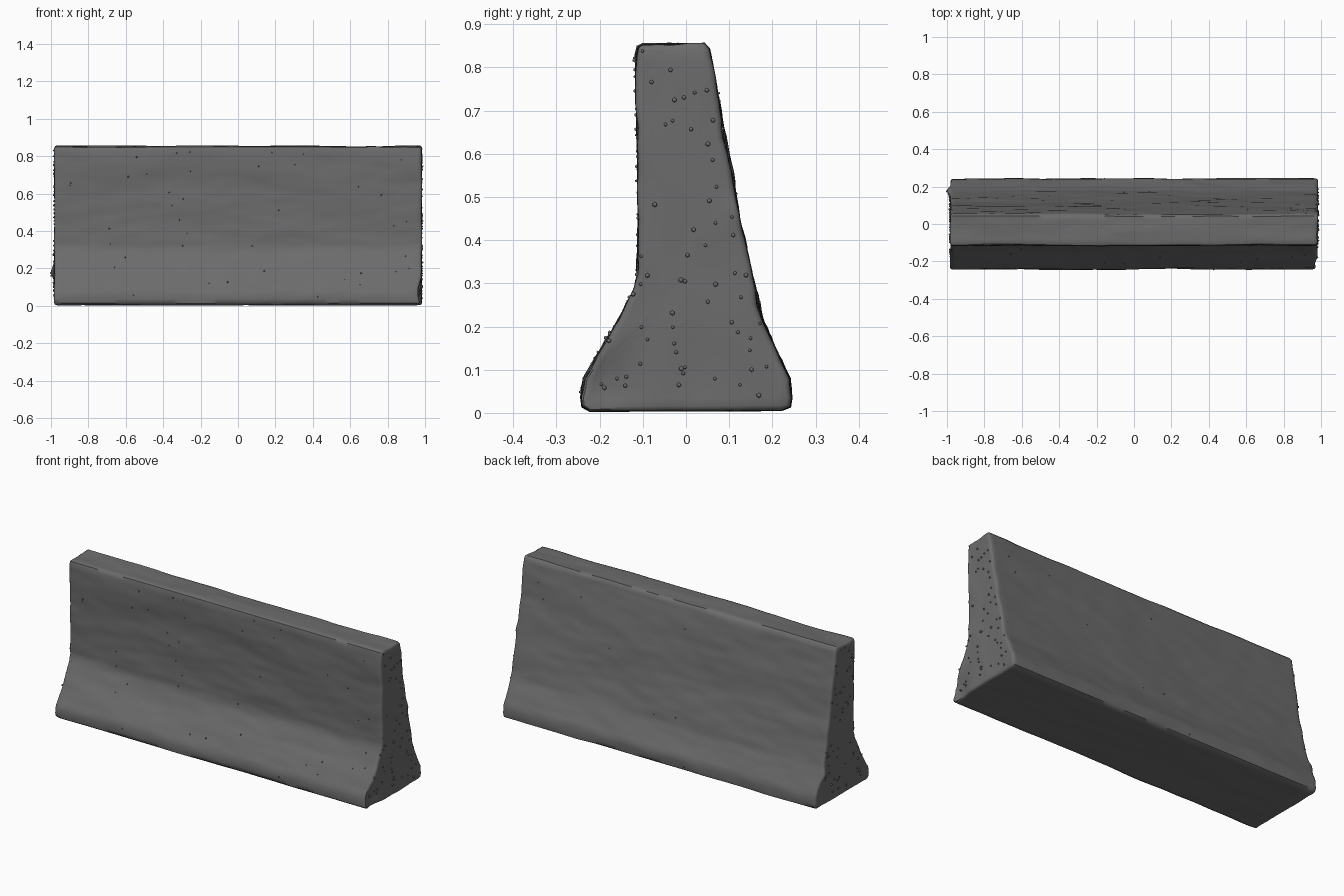
import bpy, bmesh, math, random
from mathutils import Vector, Matrix, noise
from mathutils.bvhtree import BVHTree

if "Cube" in bpy.data.objects:
    bpy.data.objects.remove(bpy.data.objects["Cube"])

random.seed(4)

concrete = bpy.data.materials.new("dark grey concrete")
concrete.diffuse_color = (0.15, 0.15, 0.15, 1)
concrete.use_nodes = True
concrete.node_tree.nodes["Principled BSDF"].inputs["Base Color"].default_value = concrete.diffuse_color

# Barrier cross-section (y, z), counter-clockwise seen from +x
PROFILE = [(-0.222, 0.003), (0.222, 0.005), (0.24, 0.015), (0.244, 0.035), (0.241, 0.08),
           (0.21, 0.14), (0.178, 0.21), (0.15, 0.33), (0.122, 0.46), (0.098, 0.6),
           (0.077, 0.72), (0.06, 0.81), (0.053, 0.843), (0.042, 0.855), (-0.1, 0.853),
           (-0.111, 0.848), (-0.116, 0.83), (-0.116, 0.76), (-0.112, 0.62), (-0.11, 0.45),
           (-0.111, 0.32), (-0.118, 0.29), (-0.155, 0.215), (-0.195, 0.15), (-0.236, 0.08),
           (-0.243, 0.035), (-0.239, 0.015)]


def resample(points, step):
    out = []
    for i, a in enumerate(points):
        a, b = Vector(a), Vector(points[(i + 1) % len(points)])
        n = max(1, round((b - a).length / step))
        out += [a.lerp(b, k / n) for k in range(n)]
    return out


loop = resample(PROFILE, 0.02)
N = len(loop)
normals = []
for i in range(N):
    t = (loop[(i + 1) % N] - loop[i - 1]).normalized()
    normals.append(Vector((t.y, -t.x)))
CENTRE = Vector((0.0, 0.32))


def bump(y, z, y0, z0, r):
    return math.exp(-((y - y0) ** 2 + (z - z0) ** 2) / (r * r))


def end_shift(side, y, z):
    """Outward unevenness of the end faces."""
    d = 0.005 * noise.noise(Vector((side * 7, y * 9, z * 7)))
    if side > 0:
        d += 0.014 * bump(y, z, 0.14, 0.47, 0.035) - 0.022 * bump(y, z, -0.19, 0.06, 0.07)
    else:
        d += 0.017 * bump(y, z, 0.18, 0.18, 0.035)
    return d


# Stations along the length: (x, inward offset, scale towards centre)
cap = [(0.982, 0.012, s) for s in (0.1, 0.3, 0.5, 0.7, 0.85, 0.94, 1)]
cap += [(0.979, 0.005, 1), (0.972, 0.001, 1)]
M = 90
stations = [(-x, o, s) for x, o, s in cap]
stations += [(-0.96 + 1.92 * k / M, 0, 1) for k in range(M + 1)]
stations += cap[::-1]

# Weathered concrete body
bm = bmesh.new()
rings = []
for x, off, s in stations:
    ring = []
    for p, n in zip(loop, normals):
        q = p - n * off
        rough = 0.006 * noise.noise(Vector((x * 2.2, p.x * 9, p.y * 7)))
        rough += 0.0035 * noise.noise(Vector((x * 7 + 5, p.x * 30, p.y * 26)))
        if n.y < -0.7:
            rough *= 0.3
        q = q + n * rough
        q = CENTRE + (q - CENTRE) * s
        side = 1 if x > 0 else -1
        fade = min(1, max(0, (abs(x) - 0.9) / 0.07))
        xx = x + side * fade * end_shift(side, q.x, q.y)
        ring.append(bm.verts.new((xx, q.x, max(0, q.y))))
    rings.append(ring)
for a, b in zip(rings, rings[1:]):
    for i in range(N):
        j = (i + 1) % N
        bm.faces.new((a[i], a[j], b[j], b[i]))
bm.faces.new(rings[0])
bm.faces.new(rings[-1][::-1])
bmesh.ops.recalc_face_normals(bm, faces=bm.faces)
tree = BVHTree.FromBMesh(bm)


def make_object(name, mesh_bm):
    me = bpy.data.meshes.new(name)
    mesh_bm.to_mesh(me)
    mesh_bm.free()
    me.materials.append(concrete)
    ob = bpy.data.objects.new(name, me)
    bpy.context.collection.objects.link(ob)
    bpy.ops.object.select_all(action='DESELECT')
    ob.select_set(True)
    bpy.context.view_layer.objects.active = ob
    bpy.ops.object.shade_smooth_by_angle(angle=math.radians(45))
    return ob


make_object("barrier_body", bm)


# Small stones standing out of the surface
def scatter(name, count, ray, size):
    sb = bmesh.new()
    done = 0
    for _ in range(count * 6):
        if done >= count:
            break
        origin, direction = ray()
        hit, normal, _i, _d = tree.ray_cast(Vector(origin), Vector(direction))
        if hit is None or normal.dot(Vector(direction)) > -0.6 or not 0.02 < hit.z < 0.845:
            continue
        r = size * random.uniform(0.7, 1.15)
        bmesh.ops.create_icosphere(sb, subdivisions=1, radius=r,
                                   matrix=Matrix.Translation(hit + normal * r * 0.35))
        done += 1
    make_object(name, sb)


def end_ray(side):
    return lambda: ((side * 2, random.uniform(-0.2, 0.2), random.uniform(0.03, 0.84)), (-side, 0, 0))


def face_ray(side):
    return lambda: ((random.uniform(-0.95, 0.95), side * 2, random.uniform(0.03, 0.83)), (0, -side, 0))


scatter("right_end_stones", 60, end_ray(1), 0.0055)
scatter("left_end_stones", 60, end_ray(-1), 0.0055)
scatter("front_stones", 40, face_ray(-1), 0.0045)
scatter("back_stones", 8, face_ray(1), 0.004)
